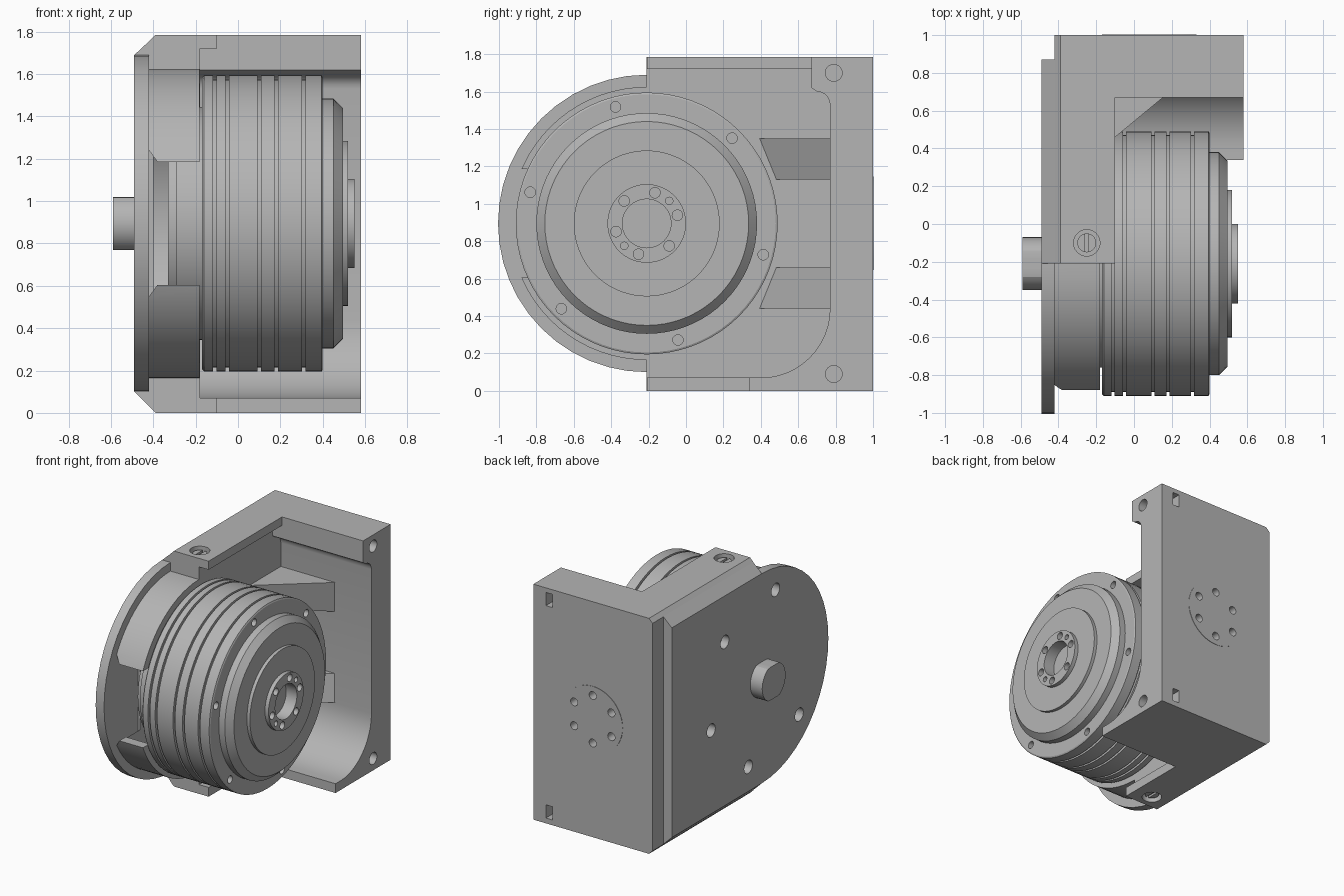
import bpy, bmesh
from math import sin, cos, pi, radians
from mathutils import Vector

if "Cube" in bpy.data.objects:
    bpy.data.objects.remove(bpy.data.objects["Cube"])

grey = bpy.data.materials.new("metal grey")
grey.use_nodes = True
grey.diffuse_color = (0.46, 0.46, 0.46, 1)
grey.node_tree.nodes["Principled BSDF"].inputs["Base Color"].default_value = grey.diffuse_color

CY, CZ, H = -0.21, 0.895, 1.785   # drum axis and total height


def finish(name, bm, smooth=True):
    bmesh.ops.recalc_face_normals(bm, faces=bm.faces)
    me = bpy.data.meshes.new(name)
    bm.to_mesh(me)
    bm.free()
    me.materials.append(grey)
    ob = bpy.data.objects.new(name, me)
    bpy.context.collection.objects.link(ob)
    if smooth:
        shade(ob)
    return ob


def shade(ob):
    bpy.ops.object.select_all(action="DESELECT")
    ob.select_set(True)
    bpy.context.view_layer.objects.active = ob
    bpy.ops.object.shade_smooth_by_angle(angle=radians(25))


def prism(name, pts, axis, a, b):
    """Extrude a flat outline along x (points y,z), y (x,z) or z (x,y)."""
    place = {"x": lambda p, t: (t, p[0], p[1]),
             "y": lambda p, t: (p[0], t, p[1]),
             "z": lambda p, t: (p[0], p[1], t)}[axis]
    bm = bmesh.new()
    face = bm.faces.new([bm.verts.new(place(p, a)) for p in pts])
    new = bmesh.ops.extrude_face_region(bm, geom=[face])["geom"]
    shift = Vector(place((0, 0), b - a))
    bmesh.ops.translate(bm, vec=shift, verts=[v for v in new if isinstance(v, bmesh.types.BMVert)])
    return finish(name, bm)


def box(name, x0, x1, y0, y1, z0, z1):
    return prism(name, [(x0, y0), (x1, y0), (x1, y1), (x0, y1)], "z", z0, z1)


def arc(cu, cv, r, a0, a1, n):
    angles = [radians(a0 + (a1 - a0) * i / n) for i in range(n + 1)]
    return [(cu + r * cos(t), cv + r * sin(t)) for t in angles]


def rod(name, axis, u, v, r, a, b, n=24):
    return prism(name, arc(u, v, r, 0, 360 - 360 / n, n - 1), axis, a, b)


def lathe(name, pts, n=72):
    """Spin (x, radius) points around the drum axis."""
    bm = bmesh.new()
    rings = []
    for x, r in pts:
        if r == 0:
            rings.append([bm.verts.new((x, CY, CZ))] * n)
        else:
            rings.append([bm.verts.new((x, CY + r * cos(2 * pi * i / n), CZ + r * sin(2 * pi * i / n)))
                          for i in range(n)])
    for p, q in zip(rings, rings[1:]):
        for i in range(n):
            j = (i + 1) % n
            bm.faces.new(list(dict.fromkeys((p[i], p[j], q[j], q[i]))))
    return finish(name, bm)


def combine(ob, others, operation):
    for other in others:
        mod = ob.modifiers.new("cut", "BOOLEAN")
        mod.operation, mod.solver, mod.object = operation, "EXACT", other
        bpy.context.view_layer.objects.active = ob
        bpy.ops.object.modifier_apply(modifier=mod.name)
        bpy.data.objects.remove(other)
    shade(ob)


def around(r, degrees):
    return [(CY + r * cos(radians(d)), CZ + r * sin(radians(d))) for d in degrees]


# Housing: side wall, chamfered outer plate, rounded front and ring
housing = prism("housing", [(-0.42, 0.03), (-0.39, 0), (-0.18, 0), (-0.18, H), (-0.39, H), (-0.42, H - 0.03)],
                "y", -0.21, 1.0)
bracket = [(1, 0), (1, H), (0.67, H), (0.67, 1.62)] + arc(0.7, 1.53, 0.07, 90, 0, 5)
bracket += arc(0.4, 0.44, 0.37, 0, -90, 12) + [(0.34, 0.07), (0.34, 0)]
combine(housing, [
    prism("outer_plate", [(-0.49, 0.1), (-0.39, 0.002), (-0.3, 0.002), (-0.3, H - 0.002),
                          (-0.39, H - 0.002), (-0.49, 1.69)], "y", -0.208, 0.87),
    prism("round_plate", arc(CY, CZ, 0.795, 90, 270, 24) + [(0, 0.1), (0, 1.69)], "x", -0.49, -0.42),
    rod("ring", "x", CY, CZ, 0.73, -0.45, -0.181, 72),
    prism("back_bracket", bracket, "x", -0.3, 0.58),
    box("top_flange", -0.3, -0.1, -0.209, 0.8, 1.72, H),
    box("bottom_flange", -0.3, -0.1, -0.209, 0.8, 0, 0.07),
], "UNION")

# Openings in the housing
cutters = [
    rod("cavity", "x", CY, CZ, 0.66, -0.4, -0.1, 72),
    prism("front_window", [(-0.42, 0.55), (-0.38, 0.605), (-0.1, 0.605), (-0.1, 1.185),
                           (-0.38, 1.185), (-0.42, 1.24)], "y", -0.98, -0.6),
]
for y, z in around(0.63, (105, 45, -15, -75, -135)):
    cutters.append(rod("plate_hole", "x", y, z, 0.05, -0.6, -0.43))
for z in (0.09, 1.7):
    cutters.append(rod("side_hole", "x", 0.79, z, 0.045, 0.38, 0.7))
    cutters.append(box("nut_slot", 0.42, 0.475, 0.9, 1.1, z - 0.05, z + 0.05))
for z0, z1 in ((-0.1, 0.05), (H - 0.05, H + 0.1)):
    cutters.append(rod("screw_hole", "z", -0.25, -0.1, 0.07, z0, z1))
for k in range(6):
    t = radians(30 + 60 * k)
    cutters.append(rod("back_hole", "y", 0.08 + 0.18 * cos(t), CZ + 0.18 * sin(t), 0.03, 0.9, 1.1))
combine(housing, cutters, "DIFFERENCE")

# Slotted screws in the top and bottom flanges
for name, z0, z1 in (("top_screw", H - 0.05, H - 0.02), ("bottom_screw", 0.02, 0.05)):
    screw = rod(name, "z", -0.25, -0.1, 0.05, z0, z1)
    mid = (z0 + z1) / 2
    combine(screw, [box("slot", -0.26, -0.24, -0.2, 0, *((mid, 2) if mid > 1 else (-1, mid)))], "DIFFERENCE")

# Sloping ribs between the side wall and the back wall
for name, s in (("upper_rib", 1), ("lower_rib", -1)):
    rib = prism(name, [(-0.19, 0.385), (0.28, 0.775), (-0.19, 0.775)], "z", CZ + s * 0.235, CZ + s * 0.455)
    for v in rib.data.vertices:
        if abs(v.co.z - CZ) < 0.3 and v.co.y < 0.5:
            v.co.y += 0.09

# Grooved drum with stepped face
profile = [(-0.17, 0), (-0.17, 0.69), (-0.16, 0.70)]
for x in (-0.11, -0.05, 0.1, 0.18, 0.31):
    profile += [(x - 0.008, 0.70), (x - 0.008, 0.68), (x + 0.008, 0.68), (x + 0.008, 0.70)]
profile += [(0.395, 0.70), (0.40, 0.69), (0.40, 0.59), (0.45, 0.59), (0.495, 0.545), (0.495, 0.39),
            (0.52, 0.39), (0.52, 0.21), (0.55, 0.21), (0.55, 0.13), (0.46, 0.13), (0.46, 0)]
drum = lathe("drum", profile)
holes = [rod("rim_hole", "x", y, z, 0.028, 0.36, 0.5) for y, z in around(0.645, range(45, 400, 60))]
holes += [rod("hub_hole", "x", y, z, 0.028, 0.49, 0.6)
          for y, z in around(0.17, (15, 75, 135, 195, 255, 315))]
holes += [rod("pin_hole", "x", y, z, 0.02, 0.49, 0.6) for y, z in around(0.17, (45, 225))]
combine(drum, holes, "DIFFERENCE")

# Inner rotor seen through the window
lathe("rotor", [(-0.33, 0), (-0.33, 0.52), (-0.29, 0.52), (-0.29, 0.55), (-0.17, 0.55), (-0.17, 0)])

# Shaft end with two flats, on the outer plate
flat = 0.125
shaft = [(y, max(CZ - flat, min(CZ + flat, z))) for y, z in arc(CY, CZ, 0.14, 0, 350, 35)]
prism("shaft_end", shaft, "x", -0.59, -0.48)

# Thin round boss on the back, with the bolt circle left open
boss = rod("back_boss", "y", 0.08, CZ, 0.25, 0.999, 1.003, 48)
combine(boss, [rod("boss_hole", "y", 0.08 + 0.18 * cos(radians(30 + 60 * k)),
                   CZ + 0.18 * sin(radians(30 + 60 * k)), 0.03, 0.9, 1.1) for k in range(6)], "DIFFERENCE")
